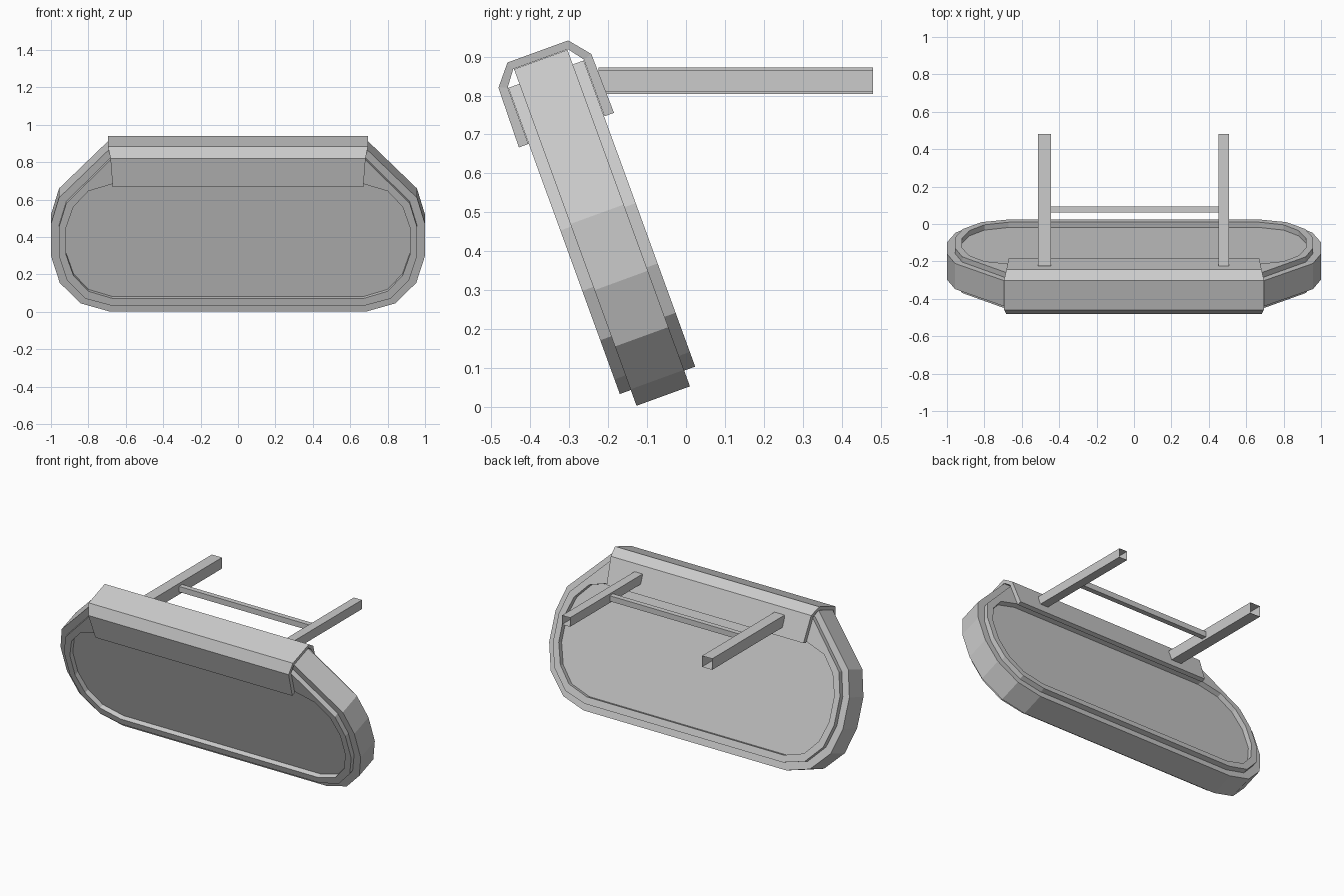
import bpy
from math import radians

if "Cube" in bpy.data.objects:
    bpy.data.objects.remove(bpy.data.objects["Cube"])

TILT = radians(20)
BASE = (0, -0.0585, 0.028)


def add_mesh(name, verts, faces, tilted=True):
    me = bpy.data.meshes.new(name)
    me.from_pydata(verts, [], faces)
    ob = bpy.data.objects.new(name, me)
    bpy.context.collection.objects.link(ob)
    if tilted:
        ob.rotation_euler = (TILT, 0, 0)
        ob.location = BASE
    return ob


def full_loop(half):
    # right half bottom-to-top, then mirrored left half
    return half + [(-x, u) for x, u in reversed(half)]


def skin(loops, closed=False):
    # quads between successive loops of equal length
    n = len(loops[0])
    verts = [v for lp in loops for v in lp]
    faces = []
    for k in range(len(loops) if closed else len(loops) - 1):
        a, b = k * n, (k + 1) % len(loops) * n
        for i in range(n):
            j = (i + 1) % n
            faces.append((a + i, a + j, b + j, b + i))
    return verts, faces


# Main slab body, rounded below and chamfered above
body = full_loop([(.69, 0), (.84, .045), (.953, .162), (1, .316),
                  (1, .497), (.957, .646), (.69, .92)])
verts, faces = skin([[(x, y, u) for x, u in body] for y in (.073, -.073)])
n = len(body)
faces += [tuple(reversed(range(n))), tuple(range(n, 2 * n))]
add_mesh("panel_body", verts, faces)

# Raised rims framing an oval recess on both faces
outer = full_loop([(.675, .043), (.815, .083), (.915, .19), (.957, .325),
                   (.957, .49), (.918, .625), (.80, .749), (.675, .88)])
inner = full_loop([(.67, .084), (.80, .125), (.88, .215), (.92, .335),
                   (.92, .485), (.88, .605), (.80, .695), (.67, .736)])
for name, s in (("front_rim", -1), ("back_rim", 1)):
    rings = [(outer, .073), (outer, .103), (inner, .103), (inner, .073)]
    verts, faces = skin([[(x, s * d, u) for x, u in lp] for lp, d in rings])
    if s > 0:
        faces = [tuple(reversed(f)) for f in faces]
    # outward direction: front rim faces -y, back rim faces +y
    faces = [tuple(reversed(f)) for f in faces]
    add_mesh(name, verts, faces)

# Folded cap shell over the top edge: (half width, depth, height)
half_out = [(.67, -.13, .727), (.682, -.127, .889), (.695, -.083, .942)]
half_in = [(.67, -.104, .727), (.682, -.104, .882), (.692, -.075, .921)]
mir = lambda pts: [(x, -y, z) for x, y, z in reversed(pts)]
section = half_out + mir(half_out) + list(reversed(half_in + mir(half_in)))
verts, faces = skin([[(s * x, y, z) for x, y, z in section] for s in (-1, 1)])
m = len(half_out + mir(half_out))
for base in (0, 2 * m):
    for i in range(m - 1):
        q = (base + i, base + i + 1, base + 2 * m - 2 - i, base + 2 * m - 1 - i)
        faces.append(q if base else tuple(reversed(q)))
faces = [tuple(reversed(f)) for f in faces]
add_mesh("top_cap", verts, faces)


def tube(name, lo, hi, axis):
    # open-ended square tube along x (0) or y (1)
    o = 1 - axis
    loops = []
    for end in (lo[axis], hi[axis]):
        lp = []
        for a, z in ((lo[o], lo[2]), (hi[o], lo[2]), (hi[o], hi[2]), (lo[o], hi[2])):
            lp.append((end, a, z) if axis == 0 else (a, end, z))
        loops.append(lp)
    verts, faces = skin(loops)
    if axis == 0:
        faces = [tuple(reversed(f)) for f in faces]
    add_mesh(name, verts, faces, tilted=False)


# Mounting arms and the cross bar between them
tube("left_arm", (-.514, -.225, .804), (-.445, .48, .872), 1)
tube("right_arm", (.453, -.225, .81), (.508, .48, .866), 1)
tube("cross_bar", (-.445, .062, .82), (.453, .094, .854), 0)

# Make every surface face outward
import bmesh
for ob in bpy.context.collection.objects:
    bm = bmesh.new()
    bm.from_mesh(ob.data)
    bmesh.ops.recalc_face_normals(bm, faces=bm.faces[:])
    bm.to_mesh(ob.data)
    bm.free()
